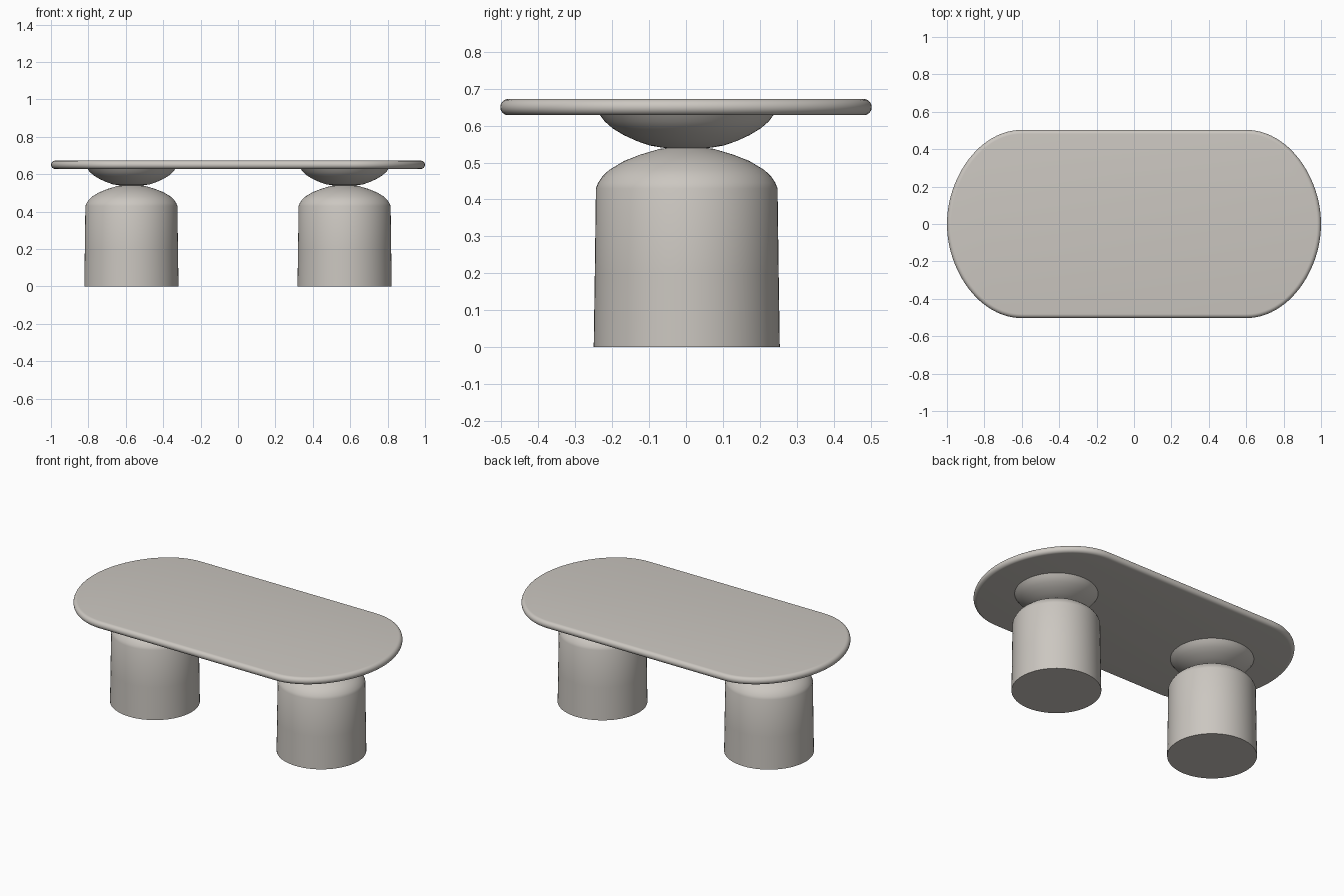
import bpy, bmesh, math

if "Cube" in bpy.data.objects:
    bpy.data.objects.remove(bpy.data.objects["Cube"])

stone = bpy.data.materials.new("warm grey stone")
stone.diffuse_color = (0.60, 0.57, 0.53, 1)
stone.use_nodes = True
stone.node_tree.nodes["Principled BSDF"].inputs["Base Color"].default_value = stone.diffuse_color


def finish(name, bm, angle):
    bmesh.ops.recalc_face_normals(bm, faces=bm.faces)
    me = bpy.data.meshes.new(name)
    bm.to_mesh(me)
    bm.free()
    me.materials.append(stone)
    ob = bpy.data.objects.new(name, me)
    bpy.context.collection.objects.link(ob)
    bpy.ops.object.select_all(action='DESELECT')
    ob.select_set(True)
    bpy.context.view_layer.objects.active = ob
    bpy.ops.object.shade_smooth_by_angle(angle=math.radians(angle))
    return ob


def skin(bm, rings):
    # Bridge closed rings of points and cap both ends
    loops = [[bm.verts.new(p) for p in r] for r in rings]
    n = len(loops[0])
    for a, b in zip(loops, loops[1:]):
        for i in range(n):
            j = (i + 1) % n
            bm.faces.new((a[i], a[j], b[j], b[i]))
    bm.faces.new(loops[0][::-1])
    bm.faces.new(loops[-1])


# Tabletop outline: one corner curve, mirrored into four
P = [(0.60, 0.503), (0.825, 0.503), (1.0, 0.25), (1.0, 0.0)]
N = 24
corner = []
for k in range(N + 1):
    t = k / N
    w = ((1 - t) ** 3, 3 * t * (1 - t) ** 2, 3 * t * t * (1 - t), t ** 3)
    corner.append(tuple(sum(a * p[i] for a, p in zip(w, P)) for i in (0, 1)))
half = corner[::-1] + [(-x, y) for x, y in corner]
outline = half[:-1] + [(-x, -y) for x, y in half[:-1]]


def inset(d):
    out = []
    n = len(outline)
    for i, (x, y) in enumerate(outline):
        a, b = outline[i - 1], outline[(i + 1) % n]
        tx, ty = b[0] - a[0], b[1] - a[1]
        l = math.hypot(tx, ty)
        out.append((x - ty / l * d, y + tx / l * d))
    return out


# Tabletop with a rounded rim
R, ZC = 0.022, 0.65
rings = []
for k in range(13):
    a = -math.pi / 2 + math.pi * k / 12
    rings.append([(x, y, ZC + R * math.sin(a))
                  for x, y in inset(R * (1 - math.cos(a)))])
bm = bmesh.new()
skin(bm, rings)
finish("tabletop", bm, 40)

# Pedestals: domed drum and the shallow bowl resting on it
drum = [(0.252, 0), (0.249, 0.2), (0.246, 0.43), (0.24, 0.445), (0.228, 0.463), (0.21, 0.48),
        (0.17, 0.504), (0.127, 0.521), (0.073, 0.537), (0.04, 0.541)]
bowl = [(0.04, 0.537), (0.07, 0.541), (0.10, 0.546), (0.135, 0.558), (0.17, 0.574),
        (0.20, 0.592), (0.222, 0.611), (0.236, 0.63)]
S = 64
for side, cx in (("left", -0.57), ("right", 0.57)):
    for part, prof in (("drum", drum), ("bowl", bowl)):
        bm = bmesh.new()
        skin(bm, [[(cx + r * math.cos(2 * math.pi * i / S),
                    0.002 + r * math.sin(2 * math.pi * i / S), z)
                   for i in range(S)] for r, z in prof])
        finish(f"{side}_pedestal_{part}", bm, 40)
